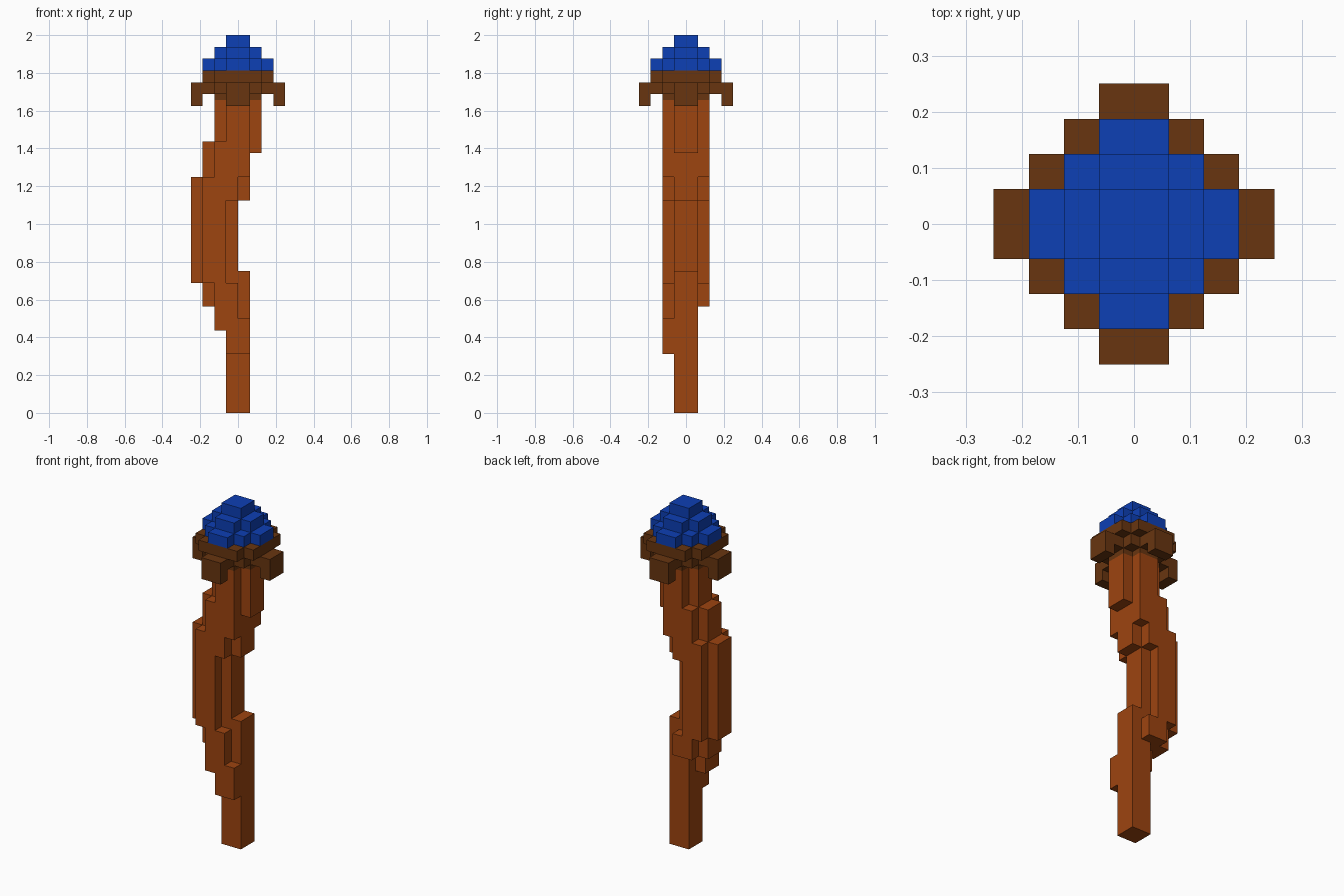
import bpy
import bmesh
from mathutils import Matrix, Vector

U = 1 / 16  # size of one block

cube = bpy.data.objects.get("Cube")
if cube:
    bpy.data.objects.remove(cube, do_unlink=True)


def material(name, rgb):
    m = bpy.data.materials.new(name)
    m.use_nodes = True
    m.diffuse_color = (*rgb, 1)
    bsdf = next(n for n in m.node_tree.nodes if n.type == "BSDF_PRINCIPLED")
    bsdf.inputs["Base Color"].default_value = (*rgb, 1)
    return m


wood = material("orange wood", (0.34, 0.058, 0.005))
bark = material("dark brown wood", (0.14, 0.036, 0.005))
gem = material("blue gem", (0.004, 0.05, 0.46))


def build(name, mat, boxes):
    """One object from boxes given as (x0, x1, y0, y1, z0, z1) in blocks."""
    bm = bmesh.new()
    for x0, x1, y0, y1, z0, z1 in boxes:
        centre = Vector((x0 + x1, y0 + y1, z0 + z1)) * U / 2
        size = Vector((x1 - x0, y1 - y0, z1 - z0)) * U
        bmesh.ops.create_cube(bm, size=1, matrix=Matrix.Translation(centre) @ Matrix.Diagonal((*size, 1)))
    mesh = bpy.data.meshes.new(name)
    bm.to_mesh(mesh)
    bm.free()
    mesh.materials.append(mat)
    ob = bpy.data.objects.new(name, mesh)
    bpy.context.collection.objects.link(ob)
    return ob


def slab(widths, z0, z1):
    """Stepped disc: half width in x for each half depth in y."""
    return [(-w, w, -d, d, z0, z1) for d, w in widths]


def run(spans, y0, y1):
    """Stack of boxes given as (z0, z1, x0, x1) at one depth."""
    return [(x0, x1, y0, y1, z0, z1) for z0, z1, x0, x1 in spans]


# Crooked shaft: core, with a front and a back layer following the bend
TOP = 26.5
core = [(0, 9, -1, 1), (9, 11, -3, 1), (11, 12, -4, 1), (12, 18, -4, 0),
        (18, 20, -4, 1), (20, 22, -3, 1), (22, 23, -3, 2), (23, TOP, -2, 2)]
front = [(5, 7, -1, 1), (7, 8, -2, 1), (8, 11, -2, 0), (11, 18, -3, -1),
         (18, 20, -3, 0), (20, 23, -2, 1), (23, TOP, -1, 1)]
back = [(9, 11, -2, 0)] + front[3:]
build("shaft_core", wood, run(core, -1, 1))
build("shaft_front", wood, run(front, -2, -1))
build("shaft_back", wood, run(back, 1, 2))
build("shaft_knot", wood, [(-2, -1, -1, 0, 7, 9)])

# Holder: collar, cross arms and ring under the gem
build("collar", bark, slab([(1, 2), (2, 1)], TOP, 27))
build("holder_arms", bark, slab([(1, 4), (2, 2), (4, 1)], 27, 28))
build("holder_ring", bark, slab([(2, 3), (3, 2)], 28, 29))

# Four claws hanging from the arm ends
for side, s in (("left", 1), ("right", -1)):
    a, b = sorted((3 * s, 4 * s))
    build(side + "_claw", bark, [(a, b, -1, 1, 26, 27)])
for side, s in (("back", 1), ("front", -1)):
    a, b = sorted((3 * s, 4 * s))
    build(side + "_claw", bark, [(-1, 1, a, b, 26, 27)])

# Stepped gem
build("gem_base", gem, slab([(1, 3), (2, 2), (3, 1)], 29, 30))
build("gem_middle", gem, slab([(1, 2), (2, 1)], 30, 31))
build("gem_tip", gem, slab([(1, 1)], 31, 32))
